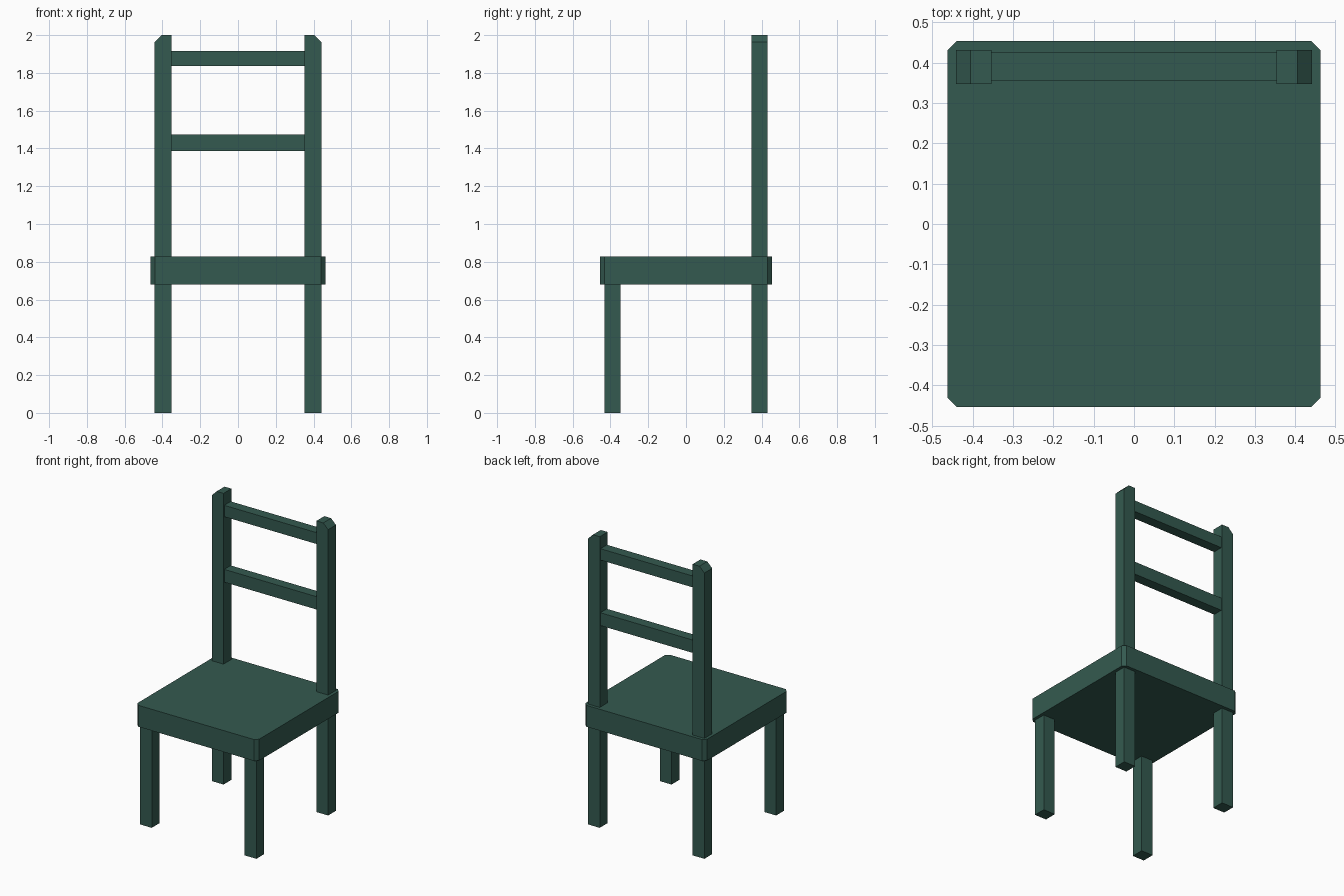
import bpy, bmesh

if "Cube" in bpy.data.objects:
    bpy.data.objects.remove(bpy.data.objects["Cube"])

paint = bpy.data.materials.new("dark green paint")
paint.diffuse_color = (0.034, 0.102, 0.080, 1.0)
paint.use_nodes = True
paint.node_tree.nodes["Principled BSDF"].inputs["Base Color"].default_value = paint.diffuse_color


def prism(name, profile, axis, lo, hi):
    """Extrude a 2D profile along 'y' (profile is x,z) or 'z' (profile is x,y)."""
    def point(p, d):
        return (p[0], d, p[1]) if axis == 'y' else (p[0], p[1], d)
    bm = bmesh.new()
    rings = [[bm.verts.new(point(p, d)) for p in profile] for d in (lo, hi)]
    n = len(profile)
    for ring in rings:
        bm.faces.new(ring)
    for i in range(n):
        j = (i + 1) % n
        bm.faces.new((rings[0][i], rings[0][j], rings[1][j], rings[1][i]))
    bmesh.ops.recalc_face_normals(bm, faces=bm.faces)
    mesh = bpy.data.meshes.new(name)
    bm.to_mesh(mesh)
    bm.free()
    mesh.materials.append(paint)
    obj = bpy.data.objects.new(name, mesh)
    bpy.context.collection.objects.link(obj)
    return obj


def rect(x0, x1, v0, v1):
    return [(x0, v0), (x1, v0), (x1, v1), (x0, v1)]


# seat slab with clipped corners
X, Y, C = 0.463, 0.454, 0.023
prism("seat", [(-X + C, -Y), (X - C, -Y), (X, -Y + C), (X, Y - C),
               (X - C, Y), (-X + C, Y), (-X, Y - C), (-X, -Y + C)],
      'z', 0.68, 0.827)

# legs and back posts, left and right
IN, OUT = 0.353, 0.442
for side, s in (("left", -1), ("right", 1)):
    prism("front_leg_" + side, rect(s * IN, s * OUT, 0, 0.68), 'y', -0.432, -0.347)
    # post runs from floor to top, outer top corner cut off
    prism("back_post_" + side,
          [(s * IN, 0), (s * OUT, 0), (s * OUT, 1.963), (s * 0.405, 2), (s * IN, 2)],
          'y', 0.347, 0.432)

# back rails
for name, z0, z1 in (("lower_rail", 1.387, 1.475), ("upper_rail", 1.837, 1.915)):
    prism(name, rect(-IN, IN, z0, z1), 'y', 0.355, 0.425)
